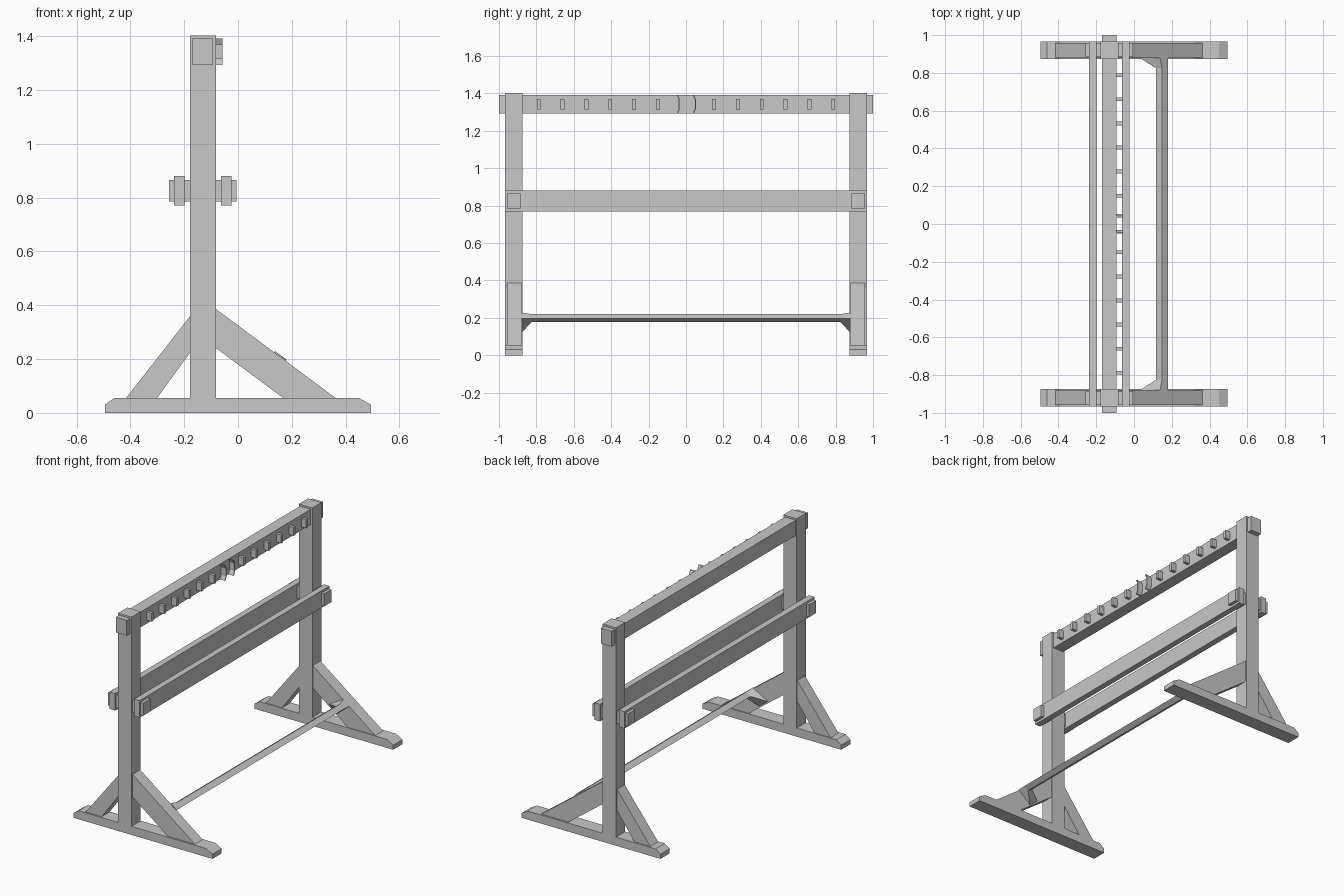
import bpy
import bmesh
from mathutils import Vector

cube = bpy.data.objects.get("Cube")
if cube:
    bpy.data.objects.remove(cube, do_unlink=True)

grey = bpy.data.materials.new("plain grey")
grey.use_nodes = True
grey.diffuse_color = (0.58, 0.58, 0.58, 1)
grey.node_tree.nodes["Principled BSDF"].inputs["Base Color"].default_value = grey.diffuse_color


def loft(name, rings):
    """Skin a row of matching rings and cap both ends."""
    bm = bmesh.new()
    loops = [[bm.verts.new(p) for p in ring] for ring in rings]
    n = len(loops[0])
    for a, b in zip(loops, loops[1:]):
        for i in range(n):
            j = (i + 1) % n
            bm.faces.new((a[i], a[j], b[j], b[i]))
    bm.faces.new(loops[0])
    bm.faces.new(loops[-1])
    bmesh.ops.recalc_face_normals(bm, faces=bm.faces)
    mesh = bpy.data.meshes.new(name)
    bm.to_mesh(mesh)
    bm.free()
    mesh.materials.append(grey)
    obj = bpy.data.objects.new(name, mesh)
    bpy.context.collection.objects.link(obj)
    return obj


def slab(name, profile, y0, y1):
    """Extrude an x-z profile along y."""
    return loft(name, [[Vector((x, y, z)) for x, z in profile] for y in (y0, y1)])


def box(name, x0, x1, y0, y1, z0, z1):
    return slab(name, [(x0, z0), (x1, z0), (x1, z1), (x0, z1)], y0, y1)


# End frames: foot, post, two braces and the rail block
foot = [(-0.495, 0), (0.495, 0), (0.495, 0.03), (0.45, 0.055), (-0.46, 0.055), (-0.495, 0.03)]
short_brace = [(-0.42, 0.05), (-0.305, 0.05), (-0.17, 0.235), (-0.17, 0.37)]
long_brace = [(0.175, 0.05), (0.37, 0.05), (-0.09, 0.392), (-0.09, 0.247)]
for side, label in ((-1, "front"), (1, "back")):
    outer, inner = side * 0.967, side * 0.873
    brace_out, brace_in = side * 0.957, side * 0.878
    slab(label + "_foot", foot, outer, inner)
    box(label + "_post", -0.178, -0.082, outer, inner, 0.05, 1.403)
    slab(label + "_short_brace", short_brace, brace_out, brace_in)
    slab(label + "_long_brace", long_brace, brace_out, brace_in)
    box(label + "_rail_block", -0.257, -0.005, side * 0.957, side * 0.885, 0.785, 0.866)

# Long beam and the pair of side rails
box("top_beam", -0.17, -0.093, -1, 1, 1.293, 1.392)
box("right_rail", -0.238, -0.198, -0.967, 0.967, 0.77, 0.88)
box("left_rail", -0.064, -0.025, -0.967, 0.967, 0.77, 0.88)

# Row of pegs on the beam
for side in (-1, 1):
    for k in range(6):
        y = side * (0.15 + 0.1275 * k)
        box("peg", -0.1, -0.058, y - 0.01, y + 0.01, 1.315, 1.369)

# Two bent pegs at the middle
for y in (-0.043, 0.043):
    bend = [(-0.008, 1.293), (0.004, 1.318), (0.004, 1.367), (-0.008, 1.392)]
    outline = [(y + d, z) for d, z in bend] + [(y + d + 0.007, z) for d, z in reversed(bend)]
    loft("bent_peg", [[Vector((x, a, z)) for a, z in outline] for x in (-0.1, -0.058)])

# Low stretcher, flared where it meets the long braces
thin = [(0.148, 0.22), (0.18, 0.198), (0.15, 0.178), (0.116, 0.198)]
flare = [(0.138, 0.229), (0.18, 0.196), (0.09, 0.12), (0.03, 0.168)]
stations = ((-0.88, flare), (-0.825, thin), (0.825, thin), (0.88, flare))
loft("stretcher", [[Vector((x, y, z)) for x, z in ring] for y, ring in stations])
